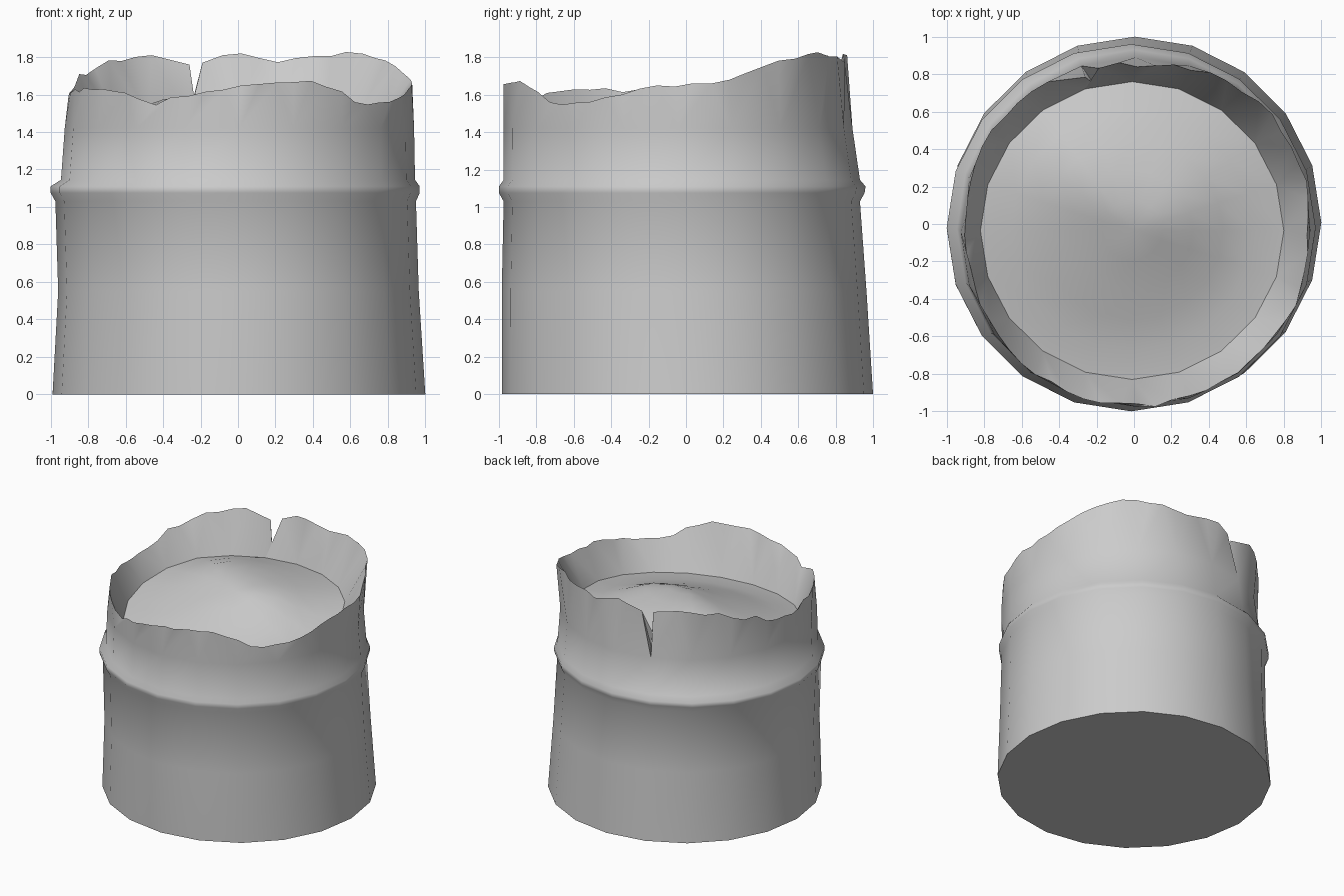
import bpy, math, random

if "Cube" in bpy.data.objects:
    bpy.data.objects.remove(bpy.data.objects["Cube"])
random.seed(4)

cloth = bpy.data.materials.new("sack grey")
cloth.diffuse_color = (0.6, 0.6, 0.6, 1)
cloth.use_nodes = True
cloth.node_tree.nodes["Principled BSDF"].inputs["Base Color"].default_value = cloth.diffuse_color
SIDES, RIM = 20, 60


def make(name, verts, faces, angle):
    me = bpy.data.meshes.new(name)
    me.from_pydata(verts, [], faces)
    me.materials.append(cloth)
    ob = bpy.data.objects.new(name, me)
    bpy.context.collection.objects.link(ob)
    bpy.ops.object.select_all(action='DESELECT')
    ob.select_set(True)
    bpy.context.view_layer.objects.active = ob
    bpy.ops.object.shade_smooth_by_angle(angle=math.radians(angle))
    return ob


def on_oval(box, deg, z, scale=1.0):
    x0, x1, y0, y1 = box
    a = math.radians(deg)
    return ((x0 + x1) / 2 + (x1 - x0) / 2 * scale * math.cos(a),
            (y0 + y1) / 2 + (y1 - y0) / 2 * scale * math.sin(a), z)


def lerp_table(table, t):
    for (a, za), (b, zb) in zip(table, table[1:]):
        if a <= t <= b:
            return za + (zb - za) * (t - a) / (b - a)


# Outer wall outline: height and the extents in x and y
wall = [(0, (-.99, 1, -.985, 1)), (.55, (-.96, .965, -.985, .965)),
        (1.03, (-.975, .95, -.975, .93)), (1.075, (-1, .97, -1, .955)),
        (1.11, (-1, .97, -1, .96)), (1.145, (-.945, .945, -.975, .93)),
        (1.42, (-.925, .94, -.975, .89))]
rim_box = (-.905, .94, -.975, .855)
inner_box = (-.82, .80, -.83, .76)


def edge_z(y):
    return min(1.48, 1.42 + .15 * y)            # contents sink toward the front


# Ragged rim height by angle, counter-clockwise from +x
rim_z = [(0, 1.65), (9, 1.67), (18, 1.67), (24, 1.71), (36, 1.79), (54, 1.82),
         (66, 1.80), (78, 1.77), (90, 1.82), (102, 1.78), (108, 1.78), (120, 1.81),
         (141, 1.77), (150, 1.71), (156, 1.71), (162, 1.63), (180, 1.60), (192, 1.62),
         (220, 1.64), (238, 1.55), (251, 1.59), (270, 1.65), (290, 1.68),
         (302, 1.64), (310, 1.57), (323, 1.55), (345, 1.62), (360, 1.65)]

# Sack: outer wall rings, rim, inner fold
verts, faces = [], []
for z, box in wall:
    verts += [on_oval(box, 360 / SIDES * i, z) for i in range(SIDES)]
for r in range(len(wall) - 1):
    for i in range(SIDES):
        j = (i + 1) % SIDES
        a, b = r * SIDES, (r + 1) * SIDES
        faces.append((a + i, a + j, b + j, b + i))
rim0 = len(verts)
for k in range(RIM):
    deg = 360 / RIM * k
    z = lerp_table(rim_z, deg) + random.uniform(-.012, .012)
    s = 1 + random.uniform(-.02, .006)
    if deg < 180:                               # rim is squarer at the back
        s += .05 * abs(math.sin(math.radians(2 * deg)))
    if k in (17, 18, 19):                       # torn slit at the back
        deg, z, s = {17: (103, 1.77, 1), 18: (106, 1.46, .92), 19: (108, 1.76, .97)}[k]
    verts.append(on_oval(rim_box, deg, z, s))
in0 = len(verts)
for i in range(SIDES):
    x, y, _ = on_oval(inner_box, 360 / SIDES * i, 0)
    verts.append((x, y, edge_z(y)))
for base, flip in ((rim0 - SIDES, False), (in0, True)):
    for i in range(SIDES):
        a, b = base + i, base + (i + 1) % SIDES
        p, q, s, t = [rim0 + (3 * i + n) % RIM for n in range(4)]
        for f in ((a, q, p), (a, b, s), (a, s, q), (b, t, s)):
            faces.append(f[::-1] if flip else f)
make("sack", verts, faces, 80)

# Flat base
make("base", verts[:SIDES], [tuple(reversed(range(SIDES)))], 30)


# Lumpy contents filling the sack
def heap(x, y):
    def bump(cx, cy, h, w):
        return h * math.exp(-((x - cx) ** 2 + (y - cy) ** 2) / w)
    cone = .15 * max(0, 1 - math.hypot(x + .08, y - .06) / .72)
    return cone + bump(-.32, .25, .05, .05) + bump(.24, .06, .06, .06)


scales = [1, .8, .6, .4, .2]
cv, cf = [], []
for s in scales:
    for i in range(SIDES):
        x, y, _ = on_oval(inner_box, 360 / SIDES * i, 0, s)
        cv.append((x, y, edge_z(y) + (heap(x, y) if s < 1 else 0)))
for r in range(len(scales) - 1):
    for i in range(SIDES):
        j = (i + 1) % SIDES
        a, b = r * SIDES, (r + 1) * SIDES
        cf.append((a + i, a + j, b + j, b + i))
cv.append((0, -.03, edge_z(0) + heap(0, -.03)))
last = (len(scales) - 1) * SIDES
cf += [(last + i, last + (i + 1) % SIDES, len(cv) - 1) for i in range(SIDES)]
make("contents", cv, cf, 60)
